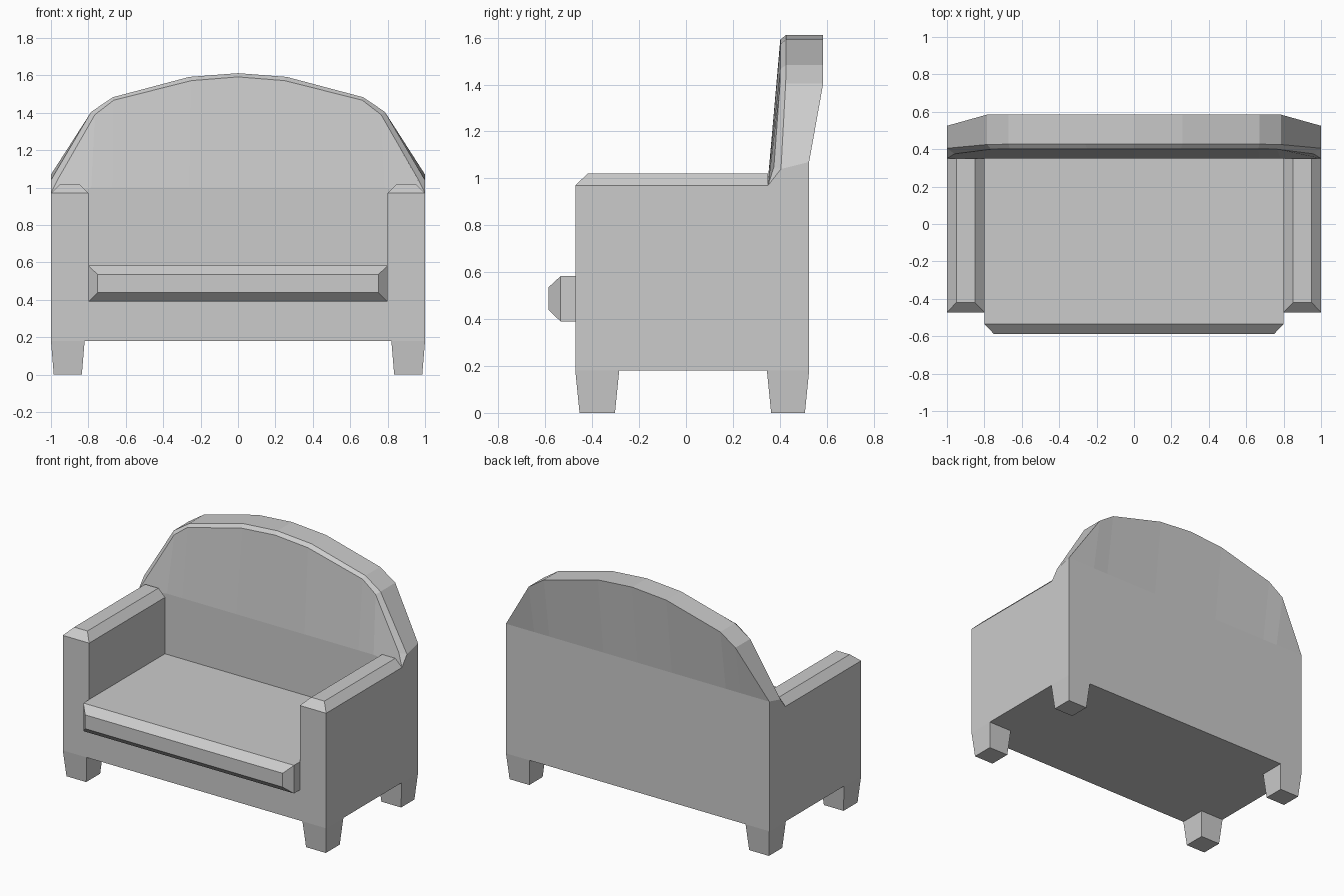
import bpy, bmesh

if "Cube" in bpy.data.objects:
    bpy.data.objects.remove(bpy.data.objects["Cube"])


def make(name, verts, faces):
    me = bpy.data.meshes.new(name)
    me.from_pydata(verts, [], faces)
    bm = bmesh.new()
    bm.from_mesh(me)
    bmesh.ops.remove_doubles(bm, verts=bm.verts, dist=1e-4)
    bmesh.ops.dissolve_degenerate(bm, edges=bm.edges, dist=1e-4)
    bmesh.ops.recalc_face_normals(bm, faces=bm.faces)
    bm.to_mesh(me)
    bm.free()
    ob = bpy.data.objects.new(name, me)
    bpy.context.collection.objects.link(ob)
    return ob


def strips(rows):
    # quads joining neighbouring rows of equal length
    n = len(rows[0])
    return [(r * n + i, r * n + i + 1, (r + 1) * n + i + 1, (r + 1) * n + i)
            for r in range(len(rows) - 1) for i in range(n - 1)]


def mirrored(half):
    # half runs from the right end to the centre line x = 0
    return half + [(-p[0],) + tuple(p[1:]) for p in reversed(half[:-1])]


# Base and arms: U-shaped front profile run backwards, chamfered arm tops
right = [(1, .18), (1, .97), (.95, 1.02), (.85, 1.02), (.8, .97), (.8, .39)]
prof = right + [(-x, z) for x, z in reversed(right)]
n = len(prof)
verts = [(x, -.42 if z > 1 else -.472, z) for x, z in prof]
verts += [(x, .35, z) for x, z in prof]
faces = [(i, (i + 1) % n, (i + 1) % n + n, i + n) for i in range(n)]
faces += [(0, 1, 4, 5), (1, 2, 3, 4), (11, 10, 7, 6), (10, 9, 8, 7), (0, 5, 6, 11)]
make("base_and_arms", verts, faces)

# Arched, leaning backrest: rows of points lofted front to rear
inset = mirrored([(.96, .375, 1.05), (.765, .40, 1.39), (.665, .402, 1.467),
                  (.25, .402, 1.572), (0, .402, 1.592)])
outer = mirrored([(1, .405, 1.04), (.785, .425, 1.405), (.67, .427, 1.483),
                  (.26, .427, 1.592), (0, .427, 1.612)])
rear = mirrored([(1, .525, 1.07), (.785, .585, 1.405), (.67, .585, 1.483),
                 (.26, .585, 1.592), (0, .585, 1.612)])
xs = [p[0] for p in outer]
rows = [
    [(x, .35, .18) for x in xs],
    [(x, .35, .97 if abs(x) == 1 else 1.0) for x in xs],
    inset, outer, rear,
    [(x, .525, 1.07) for x in xs],
    [(x, .525, .18) for x in xs],
]
m = len(xs)
faces = strips(rows)
for c in (0, m - 1):
    faces += [tuple(r * m + c for r in (0, 1, 3, 4, 6)),
              tuple(r * m + c for r in (1, 2, 3))]
faces.append(tuple(range(m)) + tuple(6 * m + i for i in reversed(range(m))))
make("backrest", [p for r in rows for p in r], faces)

# Seat cushion with a chamfered front
rings = [(.8, .35, .39, .583), (.8, -.535, .39, .583), (.75, -.587, .44, .535)]
verts = [p for x, y, lo, hi in rings
         for p in ((-x, y, lo), (x, y, lo), (x, y, hi), (-x, y, hi))]
faces = [(r + i, r + (i + 1) % 4, r + 4 + (i + 1) % 4, r + 4 + i)
         for r in (0, 4) for i in range(4)]
make("seat_cushion", verts, faces + [(0, 1, 2, 3), (8, 9, 10, 11)])

# Tapered legs
for name, y0, y1 in (("front_leg", -.472, -.285), ("rear_leg", .345, .525)):
    for side, s in (("right", 1), ("left", -1)):
        verts = []
        for z, dx, dy in ((.18, 0, 0), (0, .015, .018)):
            xa, xb, ya, yb = s * (1 - dx), s * (.82 + dx), y0 + dy, y1 - dy
            verts += [(xa, ya, z), (xb, ya, z), (xb, yb, z), (xa, yb, z)]
        faces = [(i, (i + 1) % 4, (i + 1) % 4 + 4, i + 4) for i in range(4)]
        make(f"{name}_{side}", verts, faces + [(0, 1, 2, 3), (4, 5, 6, 7)])
